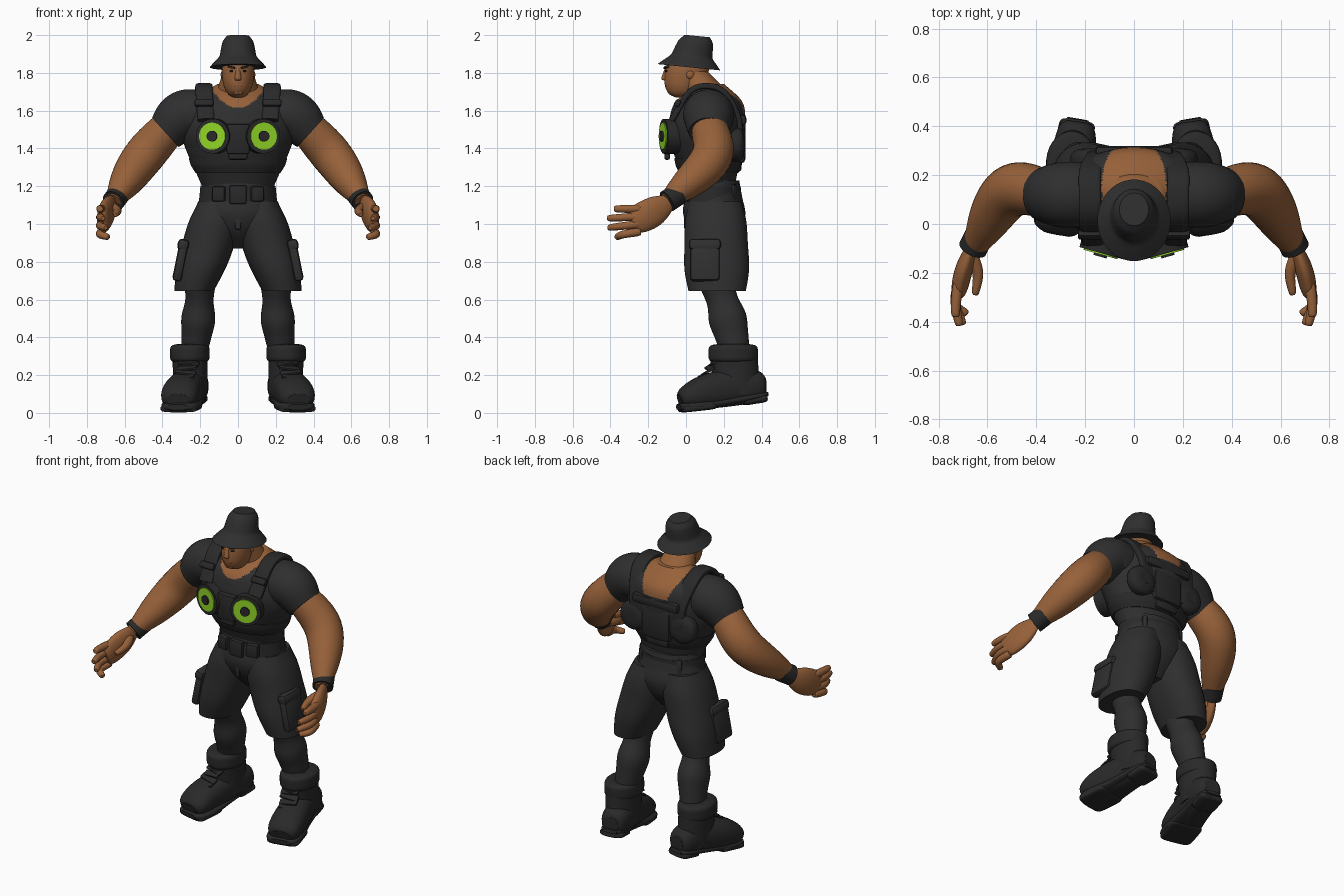
import bpy, bmesh, math
from mathutils import Vector, Matrix, Euler

if "Cube" in bpy.data.objects:
    bpy.data.objects.remove(bpy.data.objects["Cube"], do_unlink=True)

X, Y, Z = Vector((1, 0, 0)), Vector((0, 1, 0)), Vector((0, 0, 1))
SIDES = ((1, "left_"), (-1, "right_"))


def material(name, red, green, blue):
    mat = bpy.data.materials.new(name)
    mat.use_nodes = True
    mat.diffuse_color = (red, green, blue, 1)
    mat.node_tree.nodes["Principled BSDF"].inputs["Base Color"].default_value = (red, green, blue, 1)
    return mat


cloth = material("black_cloth", .028, .028, .028)
leather = material("black_leather", .022, .022, .022)
skin = material("brown_skin", .31, .12, .042)
lip = material("dark_skin", .2, .07, .03)
lime = material("lime_green", .28, .66, .02)


def finish(name, bm, mat):
    bmesh.ops.recalc_face_normals(bm, faces=bm.faces)
    mesh = bpy.data.meshes.new(name)
    bm.to_mesh(mesh)
    bm.free()
    mesh.materials.append(mat)
    mesh.shade_smooth()
    mesh.set_sharp_from_angle(angle=math.radians(40))
    ob = bpy.data.objects.new(name, mesh)
    bpy.context.collection.objects.link(ob)
    return ob


def sample(keys, u):
    """Value at u on a smooth curve through evenly spaced keys."""
    if len(keys) == 1:
        return keys[0]
    i = min(int(u * (len(keys) - 1)), len(keys) - 2)
    t = u * (len(keys) - 1) - i
    b, c = keys[i], keys[i + 1]
    a = keys[i - 1] if i else 2 * b - c
    d = keys[i + 2] if i + 2 < len(keys) else 2 * c - b
    return b + (c - a + (2 * a - 5 * b + 4 * c - d + (3 * (b - c) + d - a) * t) * t) * (t / 2)


def loft(name, mat, path, widths, deep=(1,), s=1, blunt=0, axis=None, ref=None, square=1, steps=24, segs=32):
    """Sweep an oval along a path; deep is depth over width, blunt rounds the ends off."""
    path = [Vector(p) for p in path]
    ref = ref or (Y if abs((path[-1] - path[0]).normalized().z) > .85 else Z)
    spots = [i / steps for i in range(steps + 1)]
    if blunt:
        spots = [(1 - math.cos(math.pi * u)) / 2 for u in spots]
    mids = [sample(path, u) for u in spots]
    bm = bmesh.new()
    loops = []
    for i, u in enumerate(spots):
        along = (axis or mids[min(i + 1, steps)] - mids[max(i - 1, 0)]).normalized()
        across = ref.cross(along).normalized()
        up = along.cross(across)
        width = sample(widths, u)
        if blunt:
            width *= max(.05, 1 - abs(2 * u - 1) ** blunt) ** (1 / blunt)
        loop = []
        for k in range(segs):
            turn = math.tau * (k + .5) / segs
            c, d = (math.copysign(abs(v) ** square, v) for v in (math.cos(turn), math.sin(turn)))
            p = mids[i] + (across * c + up * d * sample(deep, u)) * width
            loop.append(bm.verts.new((p.x * s, p.y, p.z)))
        loops.append(loop)
    for low, high in zip(loops, loops[1:]):
        for k in range(segs):
            n = (k + 1) % segs
            bm.faces.new((low[k], low[n], high[n], high[k]))
    bm.faces.new(loops[0])
    bm.faces.new(loops[-1])
    return finish(name, bm, mat)


def box(name, mat, loc, size, s=1, rot=(0, 0, 0), bevel=.01):
    bm = bmesh.new()
    bmesh.ops.create_cube(bm, size=1, matrix=Matrix.Diagonal((*size, 1)))
    bmesh.ops.bevel(bm, geom=bm.edges[:], offset=bevel, segments=2, profile=.5, affect='EDGES')
    turn = Euler((rot[0], rot[1] * s, rot[2] * s)).to_matrix().to_4x4()
    bm.transform(Matrix.Translation((loc[0] * s, loc[1], loc[2])) @ turn)
    return finish(name, bm, mat)


# Shirt with a bare neckline in front and an open upper back
shirt = loft("shirt", cloth, [(0, .13, 1.2), (0, .11, 1.47), (0, .13, 1.74)],
             [.19, .23, .27, .3, .3, .26, .11], deep=(.67,), axis=Z, steps=100, segs=140)
shirt.data.materials.append(skin)
for face in shirt.data.polygons:
    x, y, z = face.center
    front = y < .13 and abs(x) < .13 and z > 1.615 + 5 * x * x
    back = y >= .13 and z > 1.59 and abs(x) < .08 + .4 * (z - 1.59)
    face.material_index = int(front or back)

# Neck, head and face
loft("neck", skin, [(0, .12, 1.65), (0, .03, 1.8)], [.13, .105, .08], deep=(.85,))
loft("head", skin, [(0, -.02, 1.67), (0, .02, 1.9)], [.07, .085, .09], deep=(1.35,), blunt=3, axis=Z)
loft("nose", skin, [(0, -.1, 1.83), (0, -.115, 1.76)], [.01, .02], blunt=4)
box("mouth", lip, (0, -.1, 1.73), (.05, .02, .008), bevel=.002)
box("chin", skin, (0, -.075, 1.7), (.05, .04, .03))
for s, side in SIDES:
    box(side + "brow", cloth, (.035, -.105, 1.83), (.04, .02, .01), s, (0, -.2, .3), .002)
    box(side + "eye", leather, (.035, -.105, 1.81), (.02, .01, .008), s, (0, 0, .3), .002)
    loft(side + "ear", skin, [(.06, .02, 1.79), (.09, .03, 1.79)], [.025], s=s, blunt=2)

# Bucket hat
tilt = Vector((0, .1, 1))
loft("hat", cloth, [(0, .015, 1.83), (0, .06, 1.995)], [.15, .125, .1, .093, .088, .08, .06],
     deep=(1.12,), axis=tilt)

# Vest hem, chest plate and back harness
loft("vest_hem", leather, [(0, .12, 1.27), (0, .12, 1.35)], [.225, .25, .262], deep=(.7,), axis=Z)
box("chest_plate", leather, (0, -.09, 1.45), (.12, .07, .16))
box("chest_buckle", leather, (0, -.1, 1.36), (.1, .03, .04))
box("back_band", leather, (0, .295, 1.55), (.32, .05, .06), bevel=.02)
box("back_panel", leather, (0, .28, 1.42), (.2, .07, .2), bevel=.025)
box("back_pouch", leather, (0, .26, 1.31), (.16, .07, .07), bevel=.02)


def lamp_disc(name, mat, back, front, radius, s):
    """Disc of the round chest lamp, turned slightly outward."""
    facing = Vector((.28, -1, 0)).normalized()
    middle = Vector((.13, -.1, 1.465))
    loft(name, mat, [middle + facing * back, middle + facing * front], [radius], s=s, steps=1)


for s, side in SIDES:
    lamp_disc(side + "lamp_housing", leather, -.07, .02, .092, s)
    lamp_disc(side + "lamp_ring", lime, 0, .026, .072, s)
    lamp_disc(side + "lamp_hub", leather, 0, .035, .028, s)
    loft(side + "vest_strap", leather,
         [(.17, -.075, 1.55), (.18, .02, 1.7), (.18, .12, 1.73), (.18, .21, 1.69), (.15, .28, 1.55), (.13, .28, 1.36)],
         [.016], deep=(2.8,), s=s, ref=X, square=.5)
    box(side + "strap_buckle", leather, (.18, -.045, 1.64), (.1, .03, .04), s, (-.5, 0, 0))
    loft(side + "back_pad", leather, [(.17, .22, 1.42), (.17, .31, 1.42)], [.09], s=s, blunt=3)

    # Sleeve and arm
    loft(side + "sleeve", cloth, [(.14, .12, 1.56), (.28, .12, 1.575), (.385, .12, 1.485)],
         [.12, .135, .13, .105], s=s)
    loft(side + "arm", skin, [(.34, .12, 1.54), (.51, .13, 1.345), (.66, -.1, 1.12)],
         [.09, .105, .108, .09, .045], s=s)
    loft(side + "wristband", leather, [(.63, -.04, 1.16), (.66, -.1, 1.12)], [.06], s=s, steps=1)

    # Hand with the palm turned inward
    loft(side + "palm", skin, [(.66, -.08, 1.12), (.7, -.2, 1.05), (.72, -.29, 1.01)],
         [.02, .035, .036, .03], deep=(2.2,), s=s, blunt=6)
    for i, name in enumerate(("index", "middle", "ring", "little")):
        reach = -.42 + .02 * (i - 1.4) ** 2
        loft(side + name + "_finger", skin,
             [(.72, -.24, 1.08 - .04 * i), (.73, -.33, 1.08 - .045 * i), (.73 - .015 * i, reach, 1.08 - .05 * i)],
             [.024, .018], s=s, blunt=6, segs=12)
    loft(side + "thumb", skin, [(.67, -.12, 1.09), (.64, -.2, 1.07), (.65, -.29, 1.05)],
         [.03, .016], s=s, blunt=6, segs=12)

    # Shorts leg with pockets
    loft(side + "shorts_leg", cloth, [(.1, .155, 1.12), (.155, .16, .9), (.233, .165, .645)],
         [.11, .135, .14, .132, .105], deep=(1.25, 1.2, 1.45), s=s, axis=Z, square=.9)
    box(side + "cargo_pocket", cloth, (.305, .1, .8), (.05, .16, .21), s, (0, -.2, 0), .02)
    box(side + "pocket_flap", cloth, (.29, .1, .89), (.06, .17, .06), s, (0, -.2, 0), .02)
    box(side + "belt_pouch", leather, (.1, .01, 1.16), (.07, .05, .08), s, (0, 0, .2))
    box(side + "belt_loop", cloth, (.13, .25, 1.16), (.03, .03, .1), s, (0, 0, -.5))

    # Lower leg
    loft(side + "lower_leg", cloth, [(.2, .16, .7), (.21, .22, .5), (.23, .26, .33)],
         [.085, .075, .09, .08, .07], deep=(1.12,), s=s)

    # Boot: shaft, cuff, foot, sole and laces
    loft(side + "boot_shaft", leather, [(.25, .27, .1), (.255, .25, .34)], [.09, .095], deep=(1.35,), s=s, axis=Z)
    loft(side + "boot_cuff", leather, [(.255, .25, .265), (.255, .25, .365)], [.105], deep=(1.25,), s=s, blunt=5)
    loft(side + "boot_foot", leather, [(.23, .42, .14), (.25, .28, .14), (.295, .1, .11), (.32, -.035, .07)],
         [.082, .09, .1, .103], deep=(1, 1.1, .9, .55), s=s, blunt=5, square=.85)
    loft(side + "boot_sole", leather, [(.23, .43, .1), (.28, .14, .05), (.32, -.04, .03)],
         [.08, .085, .104, .103], deep=(.26,), s=s, blunt=5, square=.7)
    loft(side + "boot_heel", leather, [(.23, .425, .08), (.25, .3, .06)], [.075], deep=(.3,), s=s, blunt=6, square=.7)
    loft(side + "boot_tread", leather, [(.28, .15, .04), (.32, -.03, .02)], [.1], deep=(.2,), s=s, blunt=6, square=.5)
    for i in range(4):
        box(f"{side}lace_{i}", leather, (.285 - .008 * i, .09 + .018 * i, .19 + .024 * i), (.11, .04, .014), s,
            (.5, .12 * (-1) ** i, .2), .005)

# Hips, belt and buckle
loft("shorts_hips", cloth, [(0, .16, .87), (0, .14, 1.23)], [.07, .175, .22, .205, .19], deep=(.75,), axis=Z)
loft("belt", leather, [(0, .14, 1.12), (0, .14, 1.2)], [.208, .2], deep=(.75,), axis=Z, steps=1)
box("belt_buckle", leather, (0, -.01, 1.155), (.09, .035, .1))
box("fly", cloth, (0, 0, 1.04), (.03, .02, .14))
